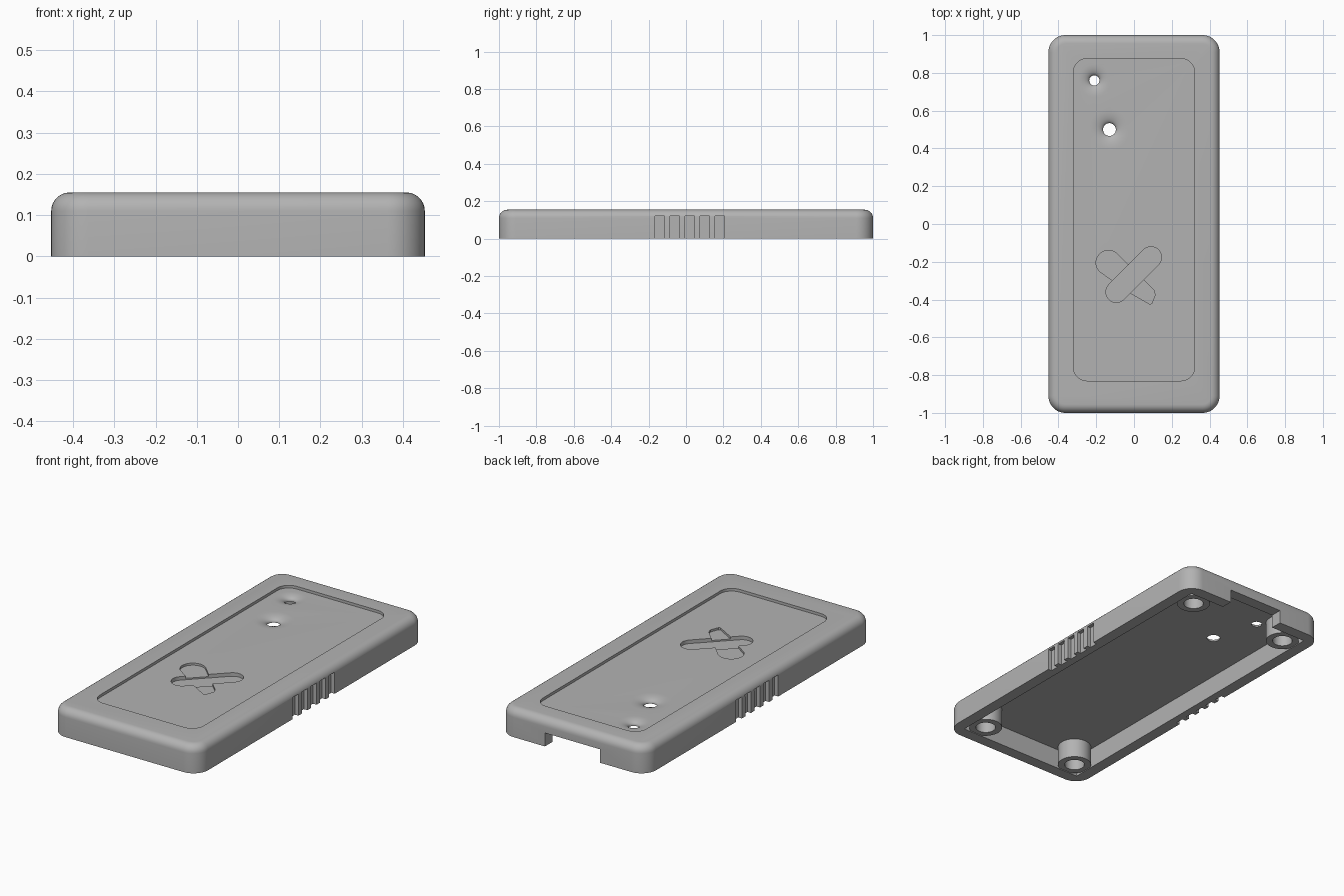
import bpy, bmesh, math
from mathutils import Vector

if "Cube" in bpy.data.objects:
    bpy.data.objects.remove(bpy.data.objects["Cube"])

grey = bpy.data.materials.new("light grey plastic")
grey.use_nodes = True
grey.diffuse_color = (0.45, 0.45, 0.45, 1)
grey.node_tree.nodes["Principled BSDF"].inputs["Base Color"].default_value = (0.45, 0.45, 0.45, 1)

W, L, H = 0.453, 1.0, 0.155     # half width, half length, height
WALL, CEILING, FLOOR = 0.065, 0.112, 0.14


def arc(cx, cy, r, start, end, n=10):
    angles = [math.radians(start + (end - start) * i / n) for i in range(n + 1)]
    return [(cx + r * math.cos(a), cy + r * math.sin(a)) for a in angles]


def rounded_rect(x0, x1, y0, y1, r):
    return (arc(x1 - r, y1 - r, r, 0, 90) + arc(x0 + r, y1 - r, r, 90, 180)
            + arc(x0 + r, y0 + r, r, 180, 270) + arc(x1 - r, y0 + r, r, 270, 360))


def rect(x0, x1, y0, y1):
    return [(x0, y0), (x1, y0), (x1, y1), (x0, y1)]


def make(name, bm):
    bmesh.ops.recalc_face_normals(bm, faces=bm.faces[:])
    mesh = bpy.data.meshes.new(name)
    bm.to_mesh(mesh)
    bm.free()
    mesh.materials.append(grey)
    obj = bpy.data.objects.new(name, mesh)
    bpy.context.collection.objects.link(obj)
    return obj


def prism(name, outline, z0, z1, bevel=0):
    bm = bmesh.new()
    base = bm.faces.new([bm.verts.new((x, y, z0)) for x, y in outline])
    top = bmesh.ops.extrude_face_region(bm, geom=[base], use_keep_orig=True)["geom"]
    bmesh.ops.translate(bm, vec=Vector((0, 0, z1 - z0)),
                        verts=[g for g in top if isinstance(g, bmesh.types.BMVert)])
    if bevel:
        rim = [g for g in top if isinstance(g, bmesh.types.BMEdge)]
        bmesh.ops.bevel(bm, geom=rim, offset=bevel, segments=7, profile=0.5, affect='EDGES')
    return make(name, bm)


def lathe(name, profile, x, y):
    bm = bmesh.new()
    verts = [bm.verts.new((r, 0, z)) for r, z in profile]
    edges = [bm.edges.new(pair) for pair in zip(verts, verts[1:])]
    bmesh.ops.spin(bm, geom=verts + edges, axis=(0, 0, 1), cent=(0, 0, 0),
                   angle=math.tau, steps=40)
    bmesh.ops.remove_doubles(bm, verts=bm.verts[:], dist=1e-5)
    bmesh.ops.translate(bm, verts=bm.verts[:], vec=(x, y, 0))
    return make(name, bm)


def combine(target, tool, operation='DIFFERENCE'):
    mod = target.modifiers.new(tool.name, 'BOOLEAN')
    mod.operation, mod.solver, mod.object = operation, 'EXACT', tool
    bpy.context.view_layer.objects.active = target
    bpy.ops.object.modifier_apply(modifier=mod.name)
    bpy.data.objects.remove(tool)


# Outer shell with rounded top edge, hollowed from below
shell = prism("case_shell", rounded_rect(-W, W, -L, L, 0.09), 0, H, bevel=0.045)
combine(shell, prism("cavity", rect(-W + WALL, W - WALL, -L + WALL, L - WALL), -0.1, CEILING))

# Label recess on top
combine(shell, prism("label_recess", rounded_rect(-0.32, 0.32, -0.83, 0.875, 0.07), FLOOR, 0.3))

# Connector notch in the back wall
combine(shell, prism("connector_notch", rect(-0.17, 0.17, 0.9, 1.1), -0.1, 0.075))

# Grip grooves on both sides
for side in (-1, 1):
    for i in range(5):
        y = -0.14 + 0.08 * i
        x0, x1 = sorted((side * (W - 0.022), side * 0.6))
        combine(shell, prism("grip_groove", rect(x0, x1, y - 0.025, y + 0.025), -0.1, 0.12))

# Screw bosses in the corners, with blind holes
for sx in (-1, 1):
    for sy in (-1, 1):
        x, y = sx * 0.307, sy * 0.856
        combine(shell, prism("screw_boss", arc(x, y, 0.087, 0, 351, 39), 0.004, 0.125), 'UNION')
        combine(shell, prism("screw_hole", arc(x, y, 0.052, 0, 350, 35), -0.1, 0.1))

# Flared button and light holes
for x, y, r, flare in ((-0.13, 0.5, 0.034, 0.107), (-0.21, 0.76, 0.027, 0.087)):
    drop = FLOOR - CEILING - 0.004
    curve = [(flare - (flare - r) * math.sin(t), FLOOR - drop * (1 - math.cos(t)))
             for t in (math.pi / 2 * i / 8 for i in range(9))]
    profile = [(0, 0.3), (flare, 0.3)] + curve + [(r, 0.05), (0, 0.05)]
    combine(shell, lathe("flared_hole", profile, x, y))

# Crossed bar engraving: shallow blunt bar, deeper rounded bar
blunt_bar = arc(-0.135, -0.205, 0.066, 45, 225) + [
    (-0.02, -0.365), (0.085, -0.425), (0.095, -0.42), (0.112, -0.375), (0.105, -0.35)]
combine(shell, prism("blunt_bar", blunt_bar, 0.128, 0.3))
round_bar = arc(0.09, -0.176, 0.056, -45, 135) + arc(-0.093, -0.36, 0.056, 135, 315)
combine(shell, prism("round_bar", round_bar, 0.12, 0.3))

# Smooth curves, crisp edges
bpy.ops.object.select_all(action='DESELECT')
shell.select_set(True)
bpy.context.view_layer.objects.active = shell
bpy.ops.object.shade_smooth_by_angle(angle=math.radians(30))
